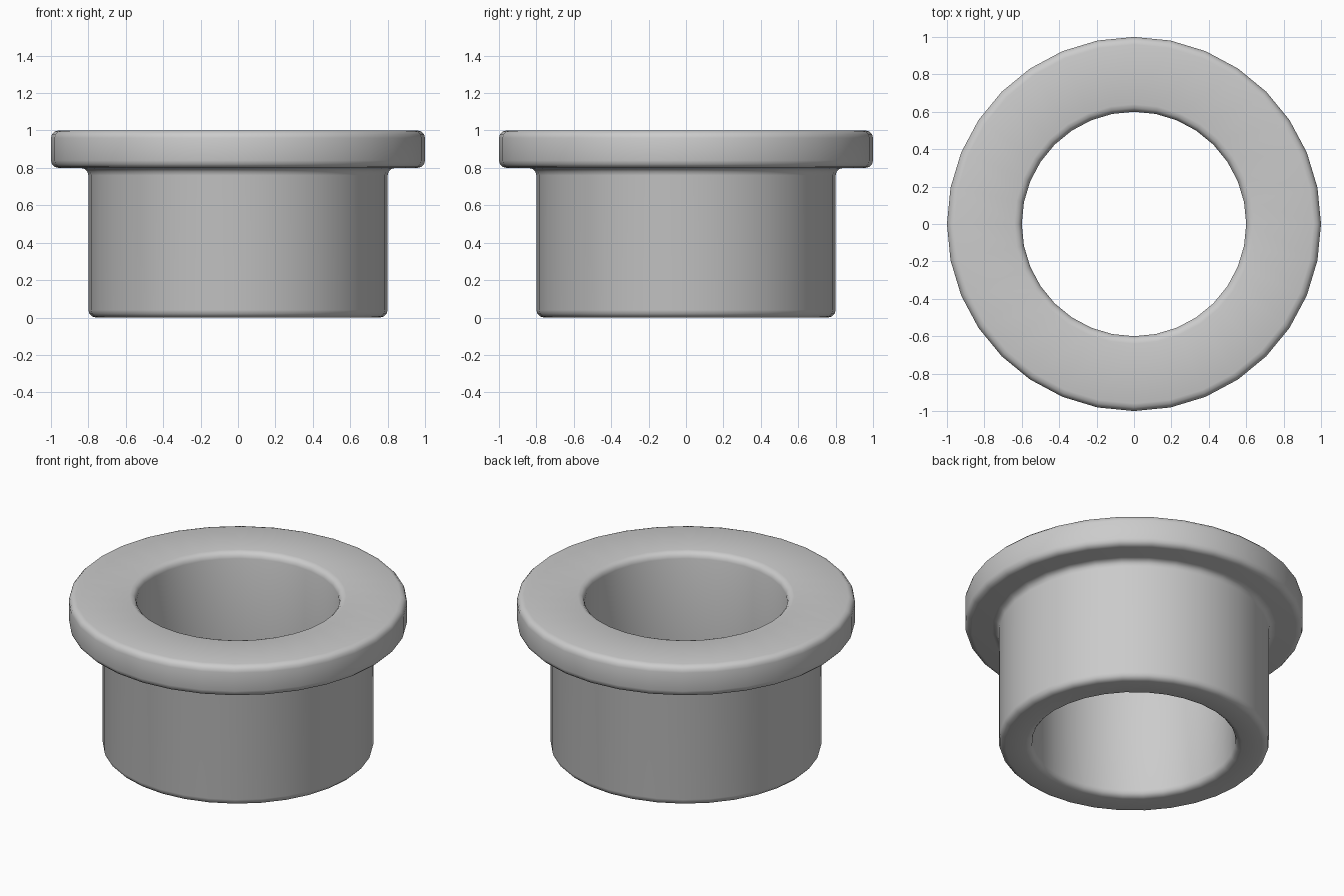
import bpy
import bmesh
from math import radians, tau
from mathutils import Matrix

cube = bpy.data.objects.get("Cube")
if cube:
    bpy.data.objects.remove(cube, do_unlink=True)

# Plain grey material
grey = bpy.data.materials.new("plain grey")
grey.use_nodes = True
colour = (0.6, 0.6, 0.6, 1)
grey.diffuse_color = colour
grey.node_tree.nodes["Principled BSDF"].inputs["Base Color"].default_value = colour

# Radii and heights of the bushing
SIDES, BORE, BODY, FLANGE = 32, 0.6, 0.8, 1.0
SHELF, TOP, ROUND = 0.8, 1.0, 0.04

# Half section, from the bore round the outside
section = [(BORE, 0), (BODY, 0), (BODY, SHELF), (FLANGE, SHELF), (FLANGE, TOP), (BORE, TOP)]

# Sweep the closed section into rings of faces
bm = bmesh.new()
rings = []
for i in range(SIDES):
    turn = Matrix.Rotation(tau * i / SIDES, 3, "Z")
    rings.append([bm.verts.new(turn @ bm.verts.new((r, 0, z)).co) for r, z in section])
bmesh.ops.delete(bm, geom=[v for v in bm.verts if v not in {w for ring in rings for w in ring}], context="VERTS")
for i, ring in enumerate(rings):
    after = rings[(i + 1) % SIDES]
    for j in range(len(section)):
        k = (j + 1) % len(section)
        bm.faces.new((ring[j], after[j], after[k], ring[k]))
bmesh.ops.recalc_face_normals(bm, faces=bm.faces)

mesh = bpy.data.meshes.new("flanged_bushing")
bm.to_mesh(mesh)
bm.free()
mesh.materials.append(grey)
bushing = bpy.data.objects.new("flanged_bushing", mesh)
bpy.context.collection.objects.link(bushing)

# Rounded rims and the fillet under the flange
bevel = bushing.modifiers.new("rounded_rims", "BEVEL")
bevel.width = ROUND
bevel.segments = 3
bevel.limit_method = "ANGLE"
bevel.angle_limit = radians(40)

# Smooth shading all over
for face in mesh.polygons:
    face.use_smooth = True
